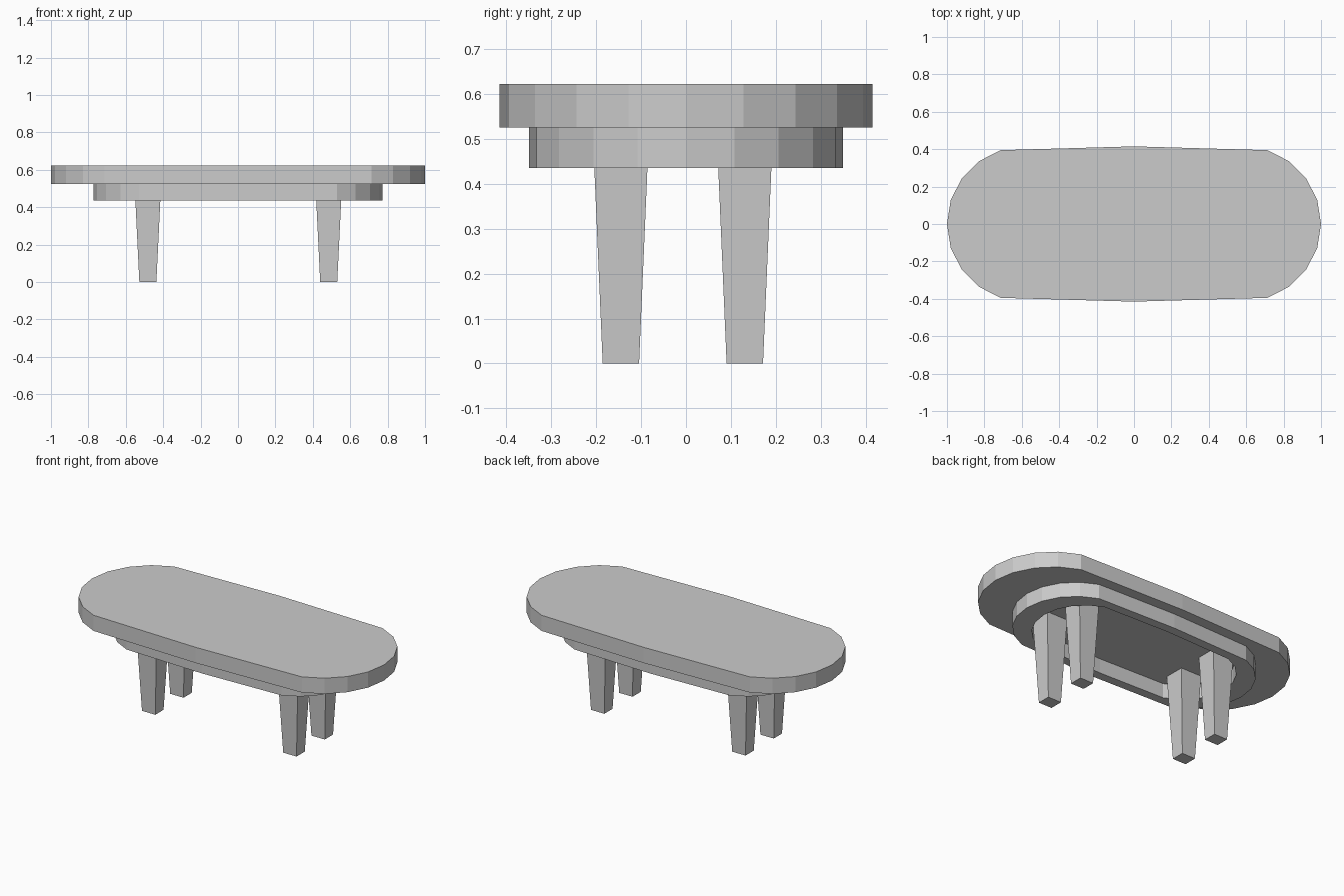
import bpy
import bmesh
import math

if "Cube" in bpy.data.objects:
    bpy.data.objects.remove(bpy.data.objects["Cube"])

SIDES = 20


def make_object(name, bm):
    bmesh.ops.recalc_face_normals(bm, faces=bm.faces[:])
    mesh = bpy.data.meshes.new(name)
    bm.to_mesh(mesh)
    bm.free()
    obj = bpy.data.objects.new(name, mesh)
    bpy.context.collection.objects.link(obj)
    return obj


def oval(half_length, radius):
    """20-sided circle pulled apart lengthwise, middle points left at x = 0."""
    points = []
    for i in range(SIDES):
        a = 2 * math.pi * i / SIDES
        c = round(math.cos(a), 6)
        shift = 0 if c == 0 else math.copysign(half_length - radius, c)
        points.append((c * radius + shift, math.sin(a) * radius))
    return points


def add_loop(bm, points, z):
    return [bm.verts.new((x, y, z)) for x, y in points]


def bridge(bm, a, b):
    n = len(a)
    for i in range(n):
        j = (i + 1) % n
        bm.faces.new((a[i], a[j], b[j], b[i]))


def solid(name, low, z0, high, z1):
    bm = bmesh.new()
    a, b = add_loop(bm, low, z0), add_loop(bm, high, z1)
    bridge(bm, a, b)
    bm.faces.new(a)
    bm.faces.new(b)
    return make_object(name, bm)


def rect(cx, cy, hx, hy):
    return [(cx + sx * hx, cy + sy * hy)
            for sx, sy in ((-1, -1), (1, -1), (1, 1), (-1, 1))]


# Tabletop slab
top = oval(1.0, 0.415)
solid("tabletop", top, 0.525, top, 0.622)

# Hollow apron ring under the top
outer = oval(0.772, 0.35)
inner = [(x * 0.84, y * 0.84) for x, y in outer]
bm = bmesh.new()
loops = [add_loop(bm, p, z) for p, z in
         ((outer, 0.435), (outer, 0.525), (inner, 0.525), (inner, 0.435))]
for k in range(4):
    bridge(bm, loops[k], loops[(k + 1) % 4])
make_object("apron", bm)

# Four tapered legs reaching up to the tabletop
for side, x in (("left", -0.482), ("right", 0.485)):
    for end, y in (("front", -0.145), ("back", 0.131)):
        solid(f"{end}_{side}_leg", rect(x, y, 0.0455, 0.0405), 0.0,
              rect(x, y, 0.071, 0.063), 0.525)
